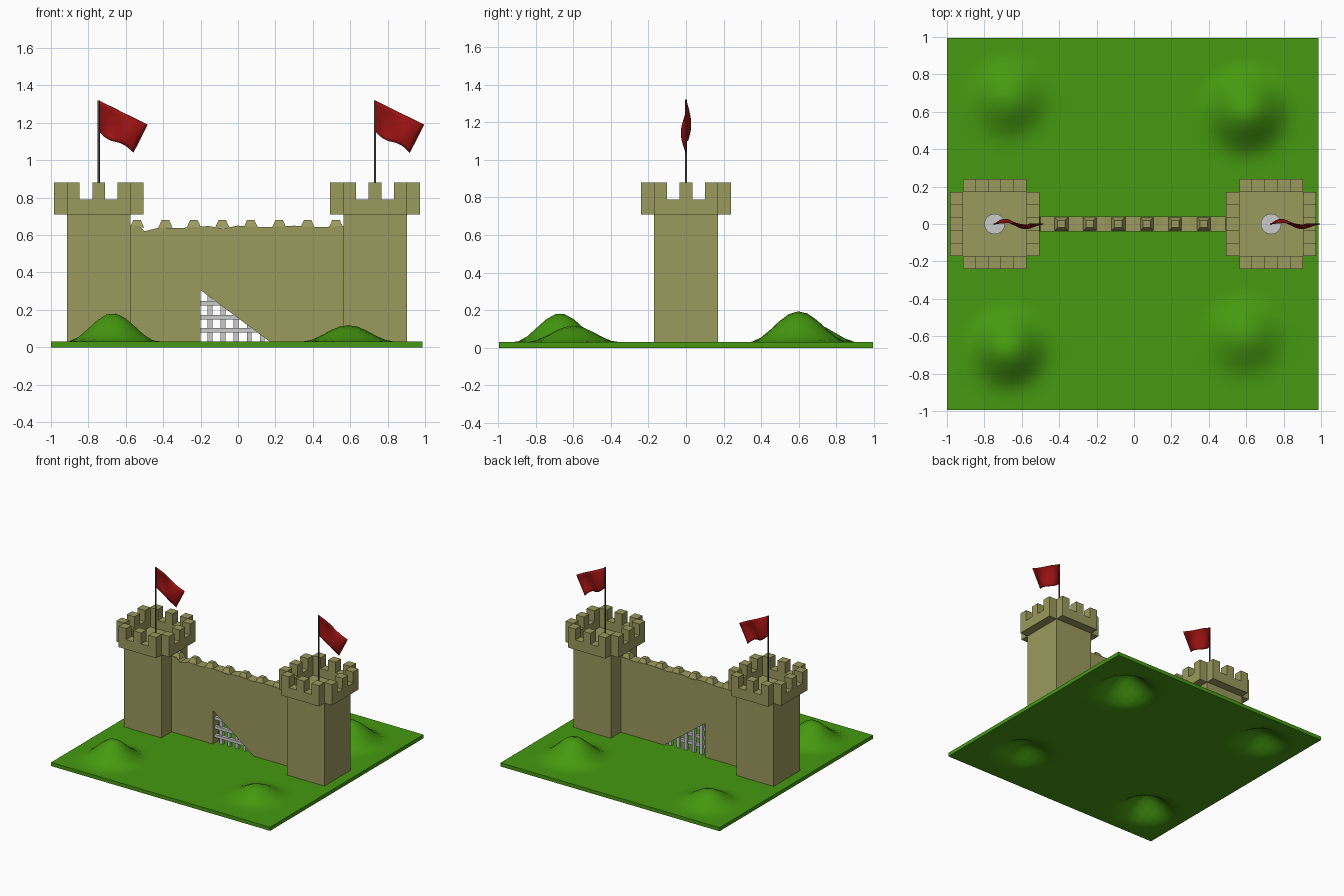
import bpy, bmesh, math
from mathutils import Matrix, Vector

if "Cube" in bpy.data.objects:
    bpy.data.objects.remove(bpy.data.objects["Cube"])


def material(name, rgb):
    m = bpy.data.materials.new(name)
    m.diffuse_color = (*rgb, 1)
    m.use_nodes = True
    m.node_tree.nodes["Principled BSDF"].inputs["Base Color"].default_value = m.diffuse_color
    return m


STONE = material("stone", (0.33, 0.32, 0.11))
GRASS = material("grass", (0.06, 0.32, 0.005))
RED = material("flag_red", (0.33, 0.006, 0.006))
IRON = material("dark_iron", (0.06, 0.06, 0.065))


def finish(bm, name, mat=None, smooth=False):
    bmesh.ops.recalc_face_normals(bm, faces=bm.faces)
    me = bpy.data.meshes.new(name)
    bm.to_mesh(me)
    bm.free()
    ob = bpy.data.objects.new(name, me)
    bpy.context.collection.objects.link(ob)
    if mat:
        me.materials.append(mat)
    if smooth:
        bpy.ops.object.select_all(action='DESELECT')
        ob.select_set(True)
        bpy.context.view_layer.objects.active = ob
        bpy.ops.object.shade_smooth_by_angle(angle=math.radians(40))
    return ob


def box(bm, x0, x1, y0, y1, z0, z1):
    mat = (Matrix.Translation(((x0 + x1) / 2, (y0 + y1) / 2, (z0 + z1) / 2))
           @ Matrix.Diagonal((x1 - x0, y1 - y0, z1 - z0, 1)))
    bmesh.ops.create_cube(bm, size=1, matrix=mat)


def prism(bm, profile, y0, y1, mat=Matrix()):
    """Extrude an x-z outline from y0 to y1."""
    f = bm.faces.new([bm.verts.new(mat @ Vector((x, y0, z))) for x, z in profile])
    ext = bmesh.ops.extrude_face_region(bm, geom=[f], use_keep_orig=True)
    vs = [g for g in ext["geom"] if isinstance(g, bmesh.types.BMVert)]
    bmesh.ops.translate(bm, verts=vs, vec=mat.to_3x3() @ Vector((0, y1 - y0, 0)))


# Ground slab with four hills, hollow beneath
HILLS = [(-0.67, -0.67, 0.155, 0.25), (0.59, -0.60, 0.088, 0.25),
         (0.60, 0.60, 0.165, 0.27), (-0.67, 0.67, 0.10, 0.25)]
bm = bmesh.new()
bmesh.ops.create_grid(bm, x_segments=40, y_segments=40, size=0.9935,
                      matrix=Matrix.Translation((-0.0065, 0, 0.03)))
for v in bm.verts:
    for hx, hy, h, r in HILLS:
        d = math.hypot(v.co.x - hx, v.co.y - hy) / r
        if d < 1:
            v.co.z += h * (1 + math.cos(math.pi * d)) / 2
ext = bmesh.ops.extrude_face_region(bm, geom=bm.faces[:], use_keep_orig=True)
bmesh.ops.translate(bm, vec=(0, 0, -0.03),
                    verts=[g for g in ext["geom"] if isinstance(g, bmesh.types.BMVert)])
finish(bm, "ground", GRASS, True)

# Towers with overhanging parapets
H, OUT, FLOOR = 0.17, 0.07, 0.72
step = 2 * H / 5
crenel = [(-H, 0.71), (H, 0.71)]
for i in range(5, 0, -1):
    z = 0.88 if i % 2 else 0.79
    crenel += [(-H + i * step, z), (-H + (i - 1) * step, z)]
for side, cx in (("left", -0.745), ("right", 0.733)):
    bm = bmesh.new()
    box(bm, cx - H, cx + H, -H, H, 0.03, FLOOR)
    for k in range(4):
        turn = Matrix.Translation((cx, 0, 0)) @ Matrix.Rotation(k * math.pi / 2, 4, 'Z')
        prism(bm, crenel, -H - OUT, -H, turn)
    finish(bm, side + "_tower", STONE)

    # Flagpole and its round foot
    bm = bmesh.new()
    bmesh.ops.create_cone(bm, cap_ends=True, segments=12, radius1=0.006, radius2=0.006,
                          depth=1.32 - FLOOR,
                          matrix=Matrix.Translation((cx, 0, (1.32 + FLOOR) / 2)))
    finish(bm, side + "_flagpole", IRON, True)
    bm = bmesh.new()
    bmesh.ops.create_cone(bm, cap_ends=True, segments=24, radius1=0.055, radius2=0.055,
                          depth=0.02, matrix=Matrix.Translation((cx, 0, FLOOR + 0.01)))
    finish(bm, side + "_pole_foot", None, True)

    # Drooping rippled flag
    bm = bmesh.new()
    bmesh.ops.create_grid(bm, x_segments=12, y_segments=8, size=0.5)
    for v in bm.verts:
        u, w = v.co.x + 0.5, 0.5 - v.co.y
        top = Vector((0.262 * u, 1.32 - 0.13 * u))
        low = Vector((0.185 * u, 1.155 - 0.115 * u - 0.012 * math.sin(2 * math.pi * u)))
        x, z = top.lerp(low, w)
        y = 0.026 * math.sin(2 * math.pi * u) * math.sin(math.pi * (0.08 + 0.75 * w))
        v.co = (cx + x, y, z)
    flag = finish(bm, side + "_flag", RED, True)
    sol = flag.modifiers.new("thickness", 'SOLIDIFY')
    sol.thickness = 0.004
    sol.offset = 0

# Curtain wall with a sloped gate opening and a worn top
bm = bmesh.new()
prism(bm, [(-0.58, 0.03), (-0.2, 0.03), (-0.2, 0.305), (0.17, 0.03), (0.57, 0.03),
           (0.57, 0.65), (0.45, 0.642), (0.30, 0.65), (0.15, 0.642), (0.0, 0.65),
           (-0.08, 0.635), (-0.16, 0.648), (-0.31, 0.637), (-0.42, 0.64),
           (-0.5, 0.62), (-0.53, 0.65), (-0.58, 0.65)], -0.04, 0.04)
finish(bm, "curtain_wall", STONE)

# Tapered merlons along the wall
bm = bmesh.new()
for i in range(8):
    place = (Matrix.Translation((-0.54 + 0.152 * i, 0, 0.66))
             @ Matrix.Rotation(math.pi / 4, 4, 'Z'))
    bmesh.ops.create_cone(bm, cap_ends=True, segments=4, radius1=0.038 * math.sqrt(2),
                          radius2=0.02 * math.sqrt(2), depth=0.04, matrix=place)
finish(bm, "wall_merlons", STONE)

# Gate grille, its upper part buried in the wall
bm = bmesh.new()
for i in range(5):
    x = -0.15 + 0.07 * i
    box(bm, x - 0.013, x + 0.013, -0.005, 0.02, 0.03, 0.31)
for z in (0.09, 0.16, 0.235):
    box(bm, -0.21, 0.18, -0.02, 0.005, z - 0.012, z + 0.012)
finish(bm, "gate_grille")
